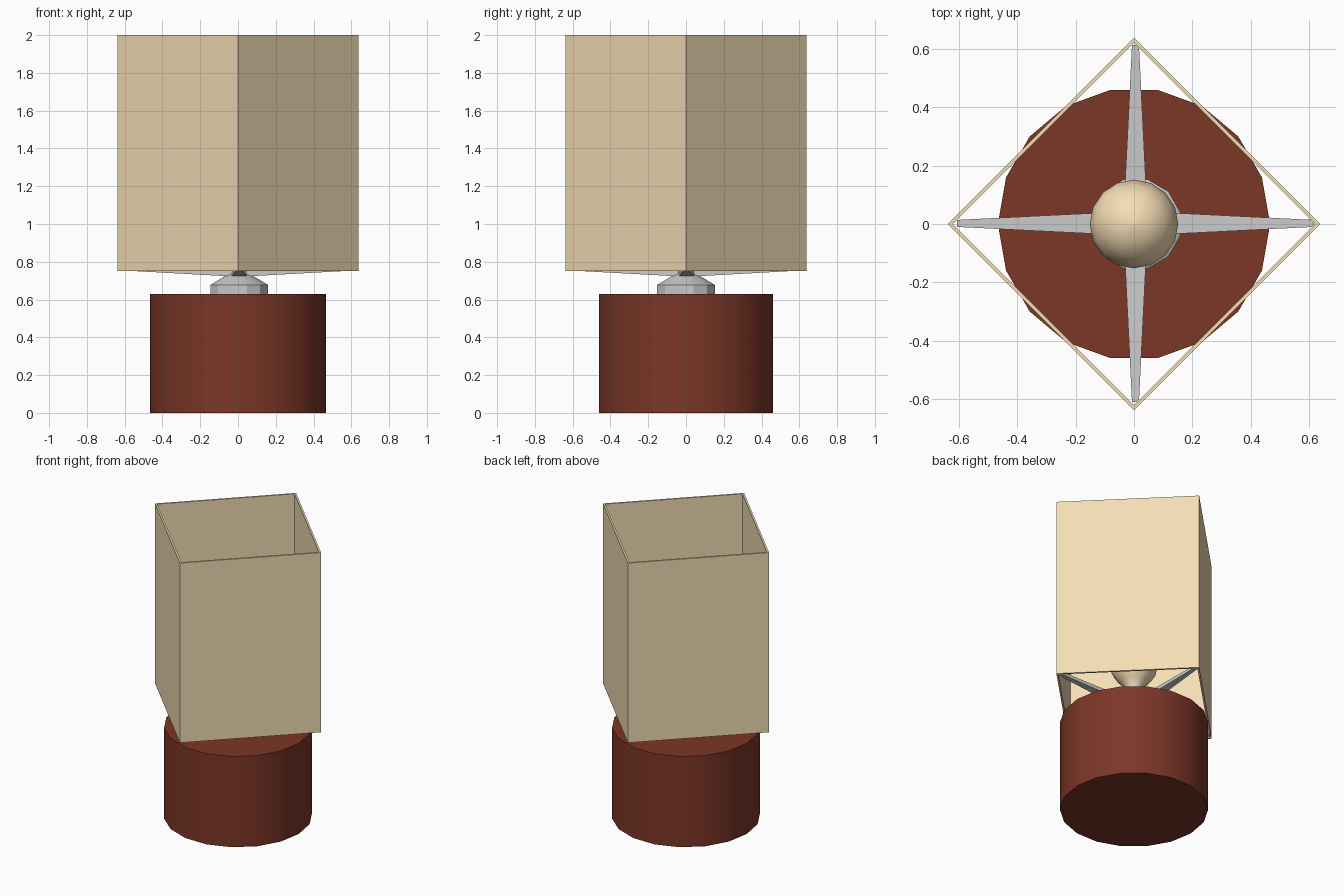
import bpy, math
from mathutils import Matrix

if "Cube" in bpy.data.objects:
    bpy.data.objects.remove(bpy.data.objects["Cube"])


def material(name, rgb):
    m = bpy.data.materials.new(name)
    m.diffuse_color = (*rgb, 1)
    m.use_nodes = True
    m.node_tree.nodes["Principled BSDF"].inputs["Base Color"].default_value = m.diffuse_color
    return m


def make(name, verts, faces, mat=None):
    me = bpy.data.meshes.new(name)
    me.from_pydata(verts, [], faces)
    ob = bpy.data.objects.new(name, me)
    bpy.context.collection.objects.link(ob)
    if mat:
        me.materials.append(mat)
    return ob


def lathe(name, profile, sides, mat=None, phase=0.0, x=0.0, smooth=40):
    """Revolve (radius, z) points, bottom to top, and cap both ends."""
    verts, faces = [], []
    for r, z in profile:
        for i in range(sides):
            a = phase + math.tau * i / sides
            verts.append((x + r * math.cos(a), r * math.sin(a), z))
    for k in range(len(profile) - 1):
        for i in range(sides):
            j = (i + 1) % sides
            faces.append((k * sides + i, k * sides + j,
                          (k + 1) * sides + j, (k + 1) * sides + i))
    last = (len(profile) - 1) * sides
    faces.append(tuple(reversed(range(sides))))
    faces.append(tuple(last + i for i in range(sides)))
    ob = make(name, verts, faces, mat)
    bpy.ops.object.select_all(action='DESELECT')
    bpy.context.view_layer.objects.active = ob
    ob.select_set(True)
    bpy.ops.object.shade_smooth_by_angle(angle=math.radians(smooth))
    return ob


cream = material("cream", (0.91, 0.73, 0.46))
brown = material("brown", (0.2, 0.037, 0.02))

# Base drum
lathe("base", [(0.467, 0), (0.467, 0.63)], 18, brown)

# Collar, cone and socket
lathe("socket", [(0.158, 0.62), (0.158, 0.678), (0.05, 0.74), (0.05, 0.87)],
      12, phase=math.radians(15), x=0.006, smooth=25)

# Bulb
lathe("bulb", [(0.048, 0.865), (0.058, 0.89), (0.083, 0.92), (0.112, 0.95),
               (0.14, 0.995), (0.152, 1.05), (0.141, 1.107), (0.108, 1.157),
               (0.058, 1.19), (0.004, 1.202)], 16, cream, smooth=60)

# Four tapered arms carrying the shade
for n in range(4):
    verts = []
    for r, w, z0, z1 in ((0.03, 0.041, 0.722, 0.755), (0.612, 0.012, 0.754, 0.772)):
        verts += [(r, -w, z0), (r, w, z0), (r, w, z1), (r, -w, z1)]
    faces = [(3, 2, 1, 0), (4, 5, 6, 7)]
    faces += [(i, (i + 1) % 4, (i + 1) % 4 + 4, i + 4) for i in range(4)]
    arm = make(f"shade_arm_{n + 1}", verts, faces)
    arm.data.transform(Matrix.Translation((0.005, 0.002, 0))
                       @ Matrix.Rotation(n * math.pi / 2, 4, 'Z'))
    arm.data.flip_normals() if arm.data.polygons[0].normal.x > 0 and n == 0 else None

# Square open shade, turned on its corner
rings = [(0.638, 0.752), (0.638, 2.0), (0.621, 2.0), (0.621, 0.752)]
verts = [(r * math.cos(i * math.pi / 2), r * math.sin(i * math.pi / 2), z)
         for r, z in rings for i in range(4)]
faces = [(k * 4 + i, k * 4 + (i + 1) % 4,
          (k + 1) % 4 * 4 + (i + 1) % 4, (k + 1) % 4 * 4 + i)
         for k in range(4) for i in range(4)]
make("shade", verts, faces, cream)
